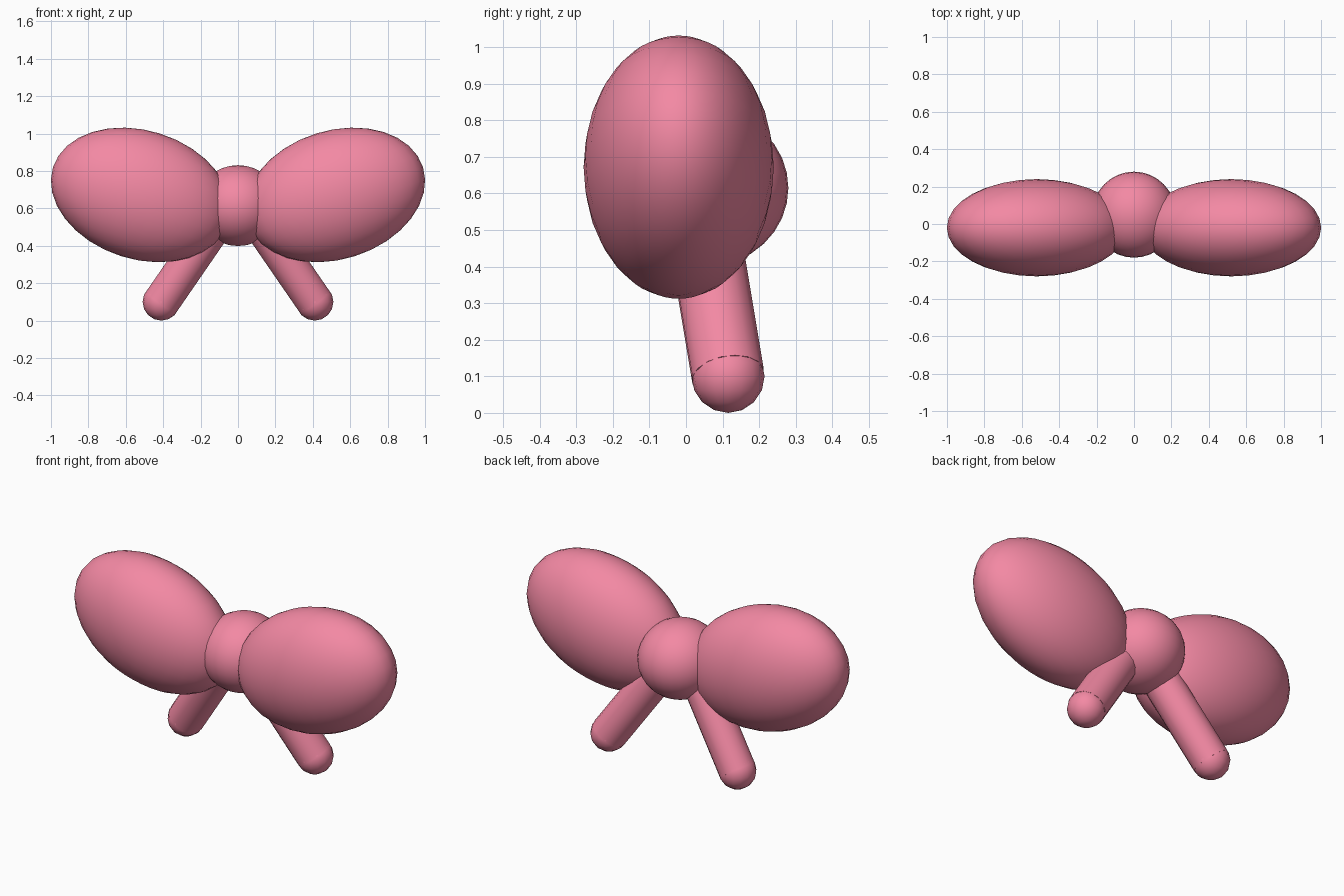
import bpy
from math import radians
from mathutils import Vector

if "Cube" in bpy.data.objects:
    bpy.data.objects.remove(bpy.data.objects["Cube"])

pink = bpy.data.materials.new("pink")
pink.diffuse_color = (0.9, 0.25, 0.37, 1)
pink.use_nodes = True
pink.node_tree.nodes["Principled BSDF"].inputs["Base Color"].default_value = pink.diffuse_color


def finish(name):
    ob = bpy.context.object
    ob.name = name
    ob.data.materials.append(pink)
    bpy.ops.object.shade_smooth_by_angle(angle=radians(40))
    return ob


def ellipsoid(name, centre, radii, tilt=0, segments=32, rings=16):
    bpy.ops.mesh.primitive_uv_sphere_add(segments=segments, ring_count=rings, radius=1,
                                         location=centre, rotation=(0, tilt, 0))
    bpy.context.object.scale = radii
    return finish(name)


def rod(name, a, b, radius):
    a, b = Vector(a), Vector(b)
    bpy.ops.mesh.primitive_cylinder_add(vertices=16, radius=radius, depth=(b - a).length,
                                        location=(a + b) / 2)
    bpy.context.object.rotation_euler = (b - a).to_track_quat('Z', 'Y').to_euler()
    return finish(name)


# Central knot
ellipsoid("knot", (0, 0.05, 0.615), (0.225, 0.23, 0.216))

for side, s in (("left", -1), ("right", 1)):
    # Puffy bow loop, outer end raised
    ellipsoid(f"{side}_loop", (s * 0.52, -0.02, 0.672), (0.492, 0.26, 0.344),
              tilt=-s * radians(17.5))
    # Ribbon tail with rounded tip
    tip = (s * 0.41, 0.115, 0.1)
    rod(f"{side}_tail", (s * 0.1, 0.04, 0.55), tip, 0.1)
    ellipsoid(f"{side}_tail_tip", tip, (0.1, 0.1, 0.1), segments=16, rings=8)
